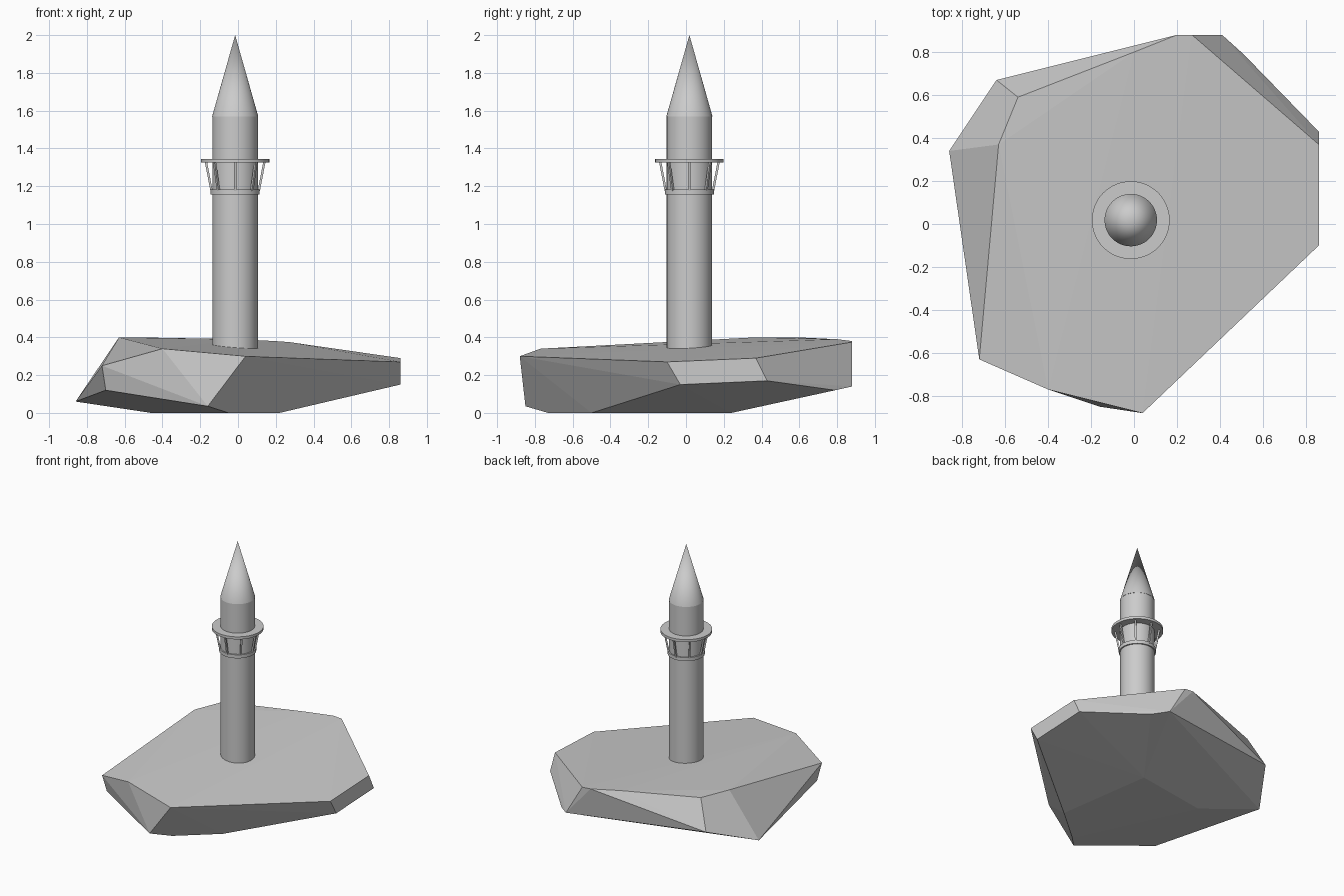
import bpy, bmesh, math
from mathutils import Vector

if "Cube" in bpy.data.objects:
    bpy.data.objects.remove(bpy.data.objects["Cube"])

CX, CY = -0.015, 0.018


def add_object(name, bm):
    mesh = bpy.data.meshes.new(name)
    bm.to_mesh(mesh)
    bm.free()
    obj = bpy.data.objects.new(name, mesh)
    bpy.context.collection.objects.link(obj)
    return obj


def cone(name, r1, r2, z1, z2, segments=48, smooth=True):
    bpy.ops.mesh.primitive_cone_add(vertices=segments, radius1=r1, radius2=r2,
                                    depth=z2 - z1, location=(CX, CY, (z1 + z2) / 2))
    obj = bpy.context.object
    obj.name = name
    if smooth:
        bpy.ops.object.shade_smooth_by_angle(angle=math.radians(30))
    return obj


# Faceted rock island: hull around its main corners
corners = [
    # underside
    (-0.46, 0.15, 0), (-0.05, -0.73, 0), (0.22, -0.50, 0), (0.11, 0.24, 0),
    # lower rim
    (-0.86, 0.34, 0.06), (-0.70, -0.60, 0.12), (-0.16, -0.85, 0.035),
    (0.86, -0.03, 0.15), (0.86, 0.43, 0.17), (0.51, 0.79, 0.12), (0.41, 0.88, 0.14),
    (-0.64, 0.67, 0.19),
    # upper rim
    (-0.72, -0.63, 0.25), (-0.40, -0.77, 0.34), (0.04, -0.88, 0.30),
    (0.86, -0.10, 0.27), (0.86, 0.37, 0.29), (0.27, 0.88, 0.375), (0.20, 0.88, 0.38),
    (0.0, 0.80, 0.39), (-0.54, 0.59, 0.40), (-0.63, 0.37, 0.40),
]
bm = bmesh.new()
for c in corners:
    bm.verts.new(c)
bmesh.ops.convex_hull(bm, input=bm.verts[:])
bmesh.ops.recalc_face_normals(bm, faces=bm.faces[:])
add_object("rock_island", bm)

# Tower shaft and pointed roof
cone("tower_shaft", 0.12, 0.12, 0.32, 1.57)
cone("pointed_roof", 0.122, 0.0, 1.57, 2.0)

# Balcony: lower collar and upper disc
cone("balcony_collar", 0.13, 0.13, 1.155, 1.182)
cone("balcony_disc", 0.181, 0.181, 1.325, 1.345)

# Slanted struts carrying the disc
for i in range(8):
    a = i * math.tau / 8
    out = Vector((math.cos(a), math.sin(a), 0))
    base = Vector((CX, CY, 0))
    low = base + out * 0.125 + Vector((0, 0, 1.175))
    high = base + out * 0.155 + Vector((0, 0, 1.33))
    axis = high - low
    bpy.ops.mesh.primitive_cube_add(size=1, location=(low + high) / 2)
    strut = bpy.context.object
    strut.name = f"balcony_strut_{i + 1}"
    strut.scale = (0.012, 0.012, axis.length)
    tilt = math.atan2(0.03, 0.155)
    strut.rotation_euler = (0, tilt, a)
